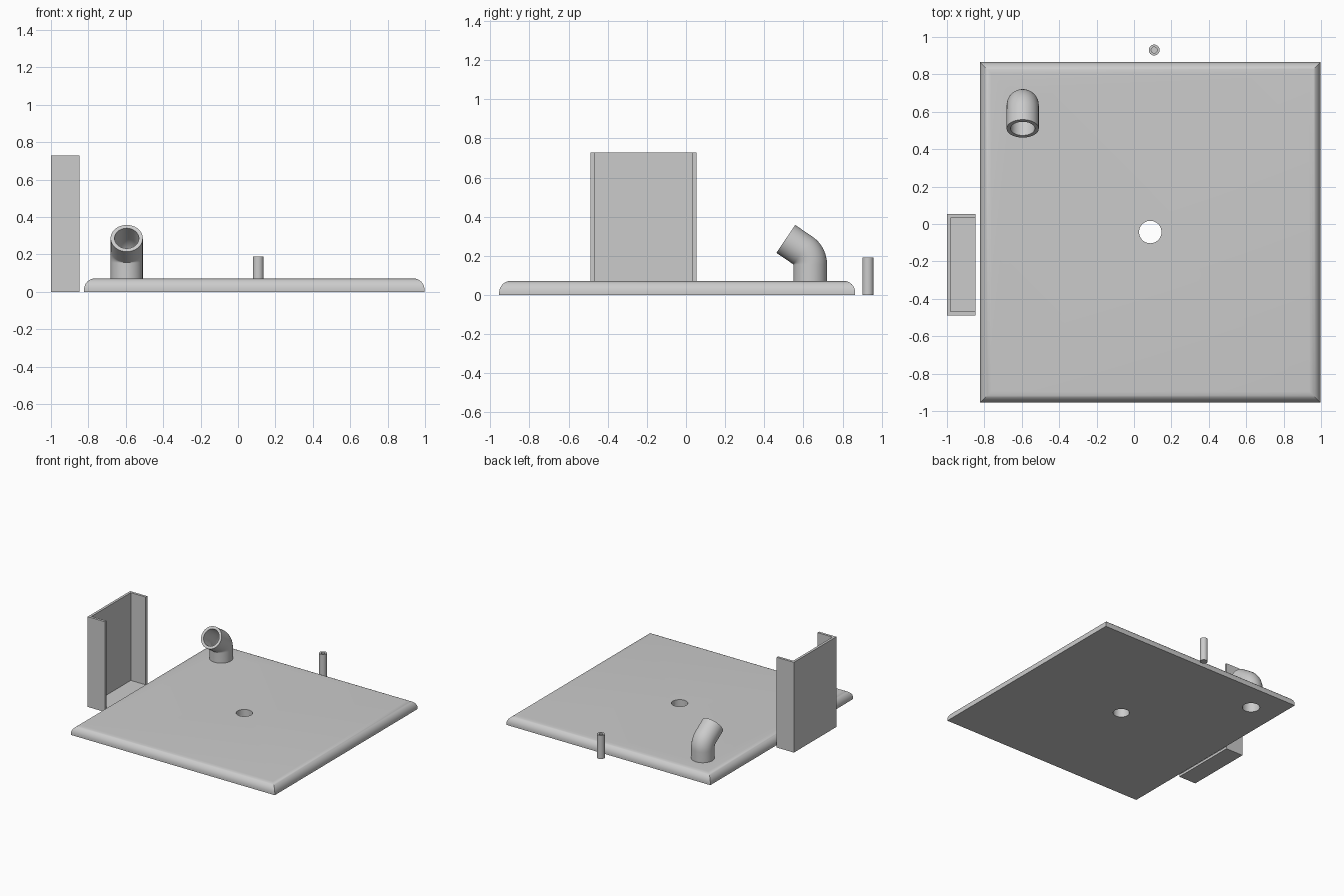
import bpy, bmesh, math
from mathutils import Vector, Matrix

cube = bpy.data.objects.get("Cube")
if cube:
    bpy.data.objects.remove(cube, do_unlink=True)

grey = bpy.data.materials.new("light grey")
grey.use_nodes = True
grey.diffuse_color = (0.6, 0.6, 0.6, 1)
grey.node_tree.nodes["Principled BSDF"].inputs["Base Color"].default_value = (0.6, 0.6, 0.6, 1)

SIDES = 48


def finish(bm, name, smooth=True):
    bmesh.ops.recalc_face_normals(bm, faces=bm.faces)
    mesh = bpy.data.meshes.new(name)
    bm.to_mesh(mesh)
    bm.free()
    mesh.materials.append(grey)
    obj = bpy.data.objects.new(name, mesh)
    bpy.context.collection.objects.link(obj)
    bpy.ops.object.select_all(action='DESELECT')
    obj.select_set(True)
    bpy.context.view_layer.objects.active = obj
    if smooth:
        bpy.ops.object.shade_smooth_by_angle(angle=math.radians(30))
    return obj


def box(name, lo, hi):
    bm = bmesh.new()
    lo, hi = Vector(lo), Vector(hi)
    bmesh.ops.create_cube(bm, size=1, matrix=Matrix.Translation((lo + hi) / 2)
                          @ Matrix.Diagonal((*(hi - lo), 1)))
    return bm


def ring(bm, centre, radius, tilt=0):
    """Circle of vertices tilted about x."""
    turn = Matrix.Rotation(tilt, 3, 'X')
    steps = [2 * math.pi * i / SIDES for i in range(SIDES)]
    return [bm.verts.new(Vector(centre) + turn @ Vector((radius * math.cos(a), radius * math.sin(a), 0)))
            for a in steps]


def bridge(bm, loops, closed=False):
    pairs = list(zip(loops, loops[1:])) + ([(loops[-1], loops[0])] if closed else [])
    for a, b in pairs:
        for i in range(SIDES):
            j = (i + 1) % SIDES
            bm.faces.new((a[i], a[j], b[j], b[i]))


def cut(obj, centre, radius):
    """Drill a vertical hole right through."""
    bm = bmesh.new()
    bmesh.ops.create_cone(bm, cap_ends=True, segments=SIDES, radius1=radius, radius2=radius,
                          depth=1, matrix=Matrix.Translation((*centre, 0)))
    cutter = finish(bm, "hole_cutter", False)
    cutter.hide_render = True
    mod = obj.modifiers.new("hole", 'BOOLEAN')
    mod.operation, mod.object, mod.solver = 'DIFFERENCE', cutter, 'EXACT'
    bpy.context.view_layer.objects.active = obj
    bpy.ops.object.modifier_apply(modifier=mod.name)
    bpy.data.objects.remove(cutter, do_unlink=True)


# Base plate with rounded upper edges and two holes
PLATE_TOP = 0.072
bm = box("base_plate", (-0.823, -0.955, 0), (0.997, 0.865, PLATE_TOP))
top_edges = [e for e in bm.edges if all(v.co.z > PLATE_TOP / 2 for v in e.verts)]
bmesh.ops.bevel(bm, geom=top_edges, offset=0.06, segments=8, profile=0.5, affect='EDGES')
plate = finish(bm, "base_plate")
PIPE_X, PIPE_Y, OUTER, INNER = -0.595, 0.635, 0.086, 0.065
cut(plate, (0.087, -0.043), 0.06)
cut(plate, (PIPE_X, PIPE_Y), INNER)

# Elbow pipe: upright, bend towards the front, straight outlet
BEND, BEND_Z, ANGLE, OUTLET = 0.088, 0.155, math.radians(56), 0.104
path = [(PIPE_Y, PLATE_TOP - 0.002, 0)]
for i in range(13):
    a = ANGLE * i / 12
    path.append((PIPE_Y - BEND + BEND * math.cos(a), BEND_Z + BEND * math.sin(a), a))
y, z, a = path[-1]
path.append((y - OUTLET * math.sin(a), z + OUTLET * math.cos(a), a))
bm = bmesh.new()
skin = [ring(bm, (PIPE_X, y, z), OUTER, a) for y, z, a in path]
bore = [ring(bm, (PIPE_X, y, z), INNER, a) for y, z, a in path]
bridge(bm, skin + bore[::-1], closed=True)
finish(bm, "elbow_pipe")

# Small hollow pin with a closed bottom
bm = bmesh.new()
profile = [(0.029, 0), (0.029, 0.19), (0.016, 0.19), (0.016, 0.02)]
loops = [ring(bm, (0.108, 0.93, z), r) for r, z in profile]
bridge(bm, loops)
bm.faces.new(loops[0])
bm.faces.new(loops[-1])
finish(bm, "hollow_pin")

# Upright tray: back, floor and two side walls, open to the left and above
X0, X1, Y0, Y1, H, WALL = -1.0, -0.847, -0.488, 0.053, 0.728, 0.02
bm = bmesh.new()
outline = [(X1, Y0), (X0, Y0), (X0, Y1), (X1, Y1),
           (X1, Y1 - WALL), (X0 + WALL, Y1 - WALL), (X0 + WALL, Y0 + WALL), (X1, Y0 + WALL)]
face = bm.faces.new([bm.verts.new((x, y, 0)) for x, y in outline])
up = bmesh.ops.extrude_face_region(bm, geom=[face])
bmesh.ops.translate(bm, vec=(0, 0, H), verts=[v for v in up["geom"] if isinstance(v, bmesh.types.BMVert)])
finish(bm, "tray_walls", False)
finish(box("tray_floor", (X0 + WALL, Y0 + WALL, 0), (X1, Y1 - WALL, WALL)), "tray_floor", False)
